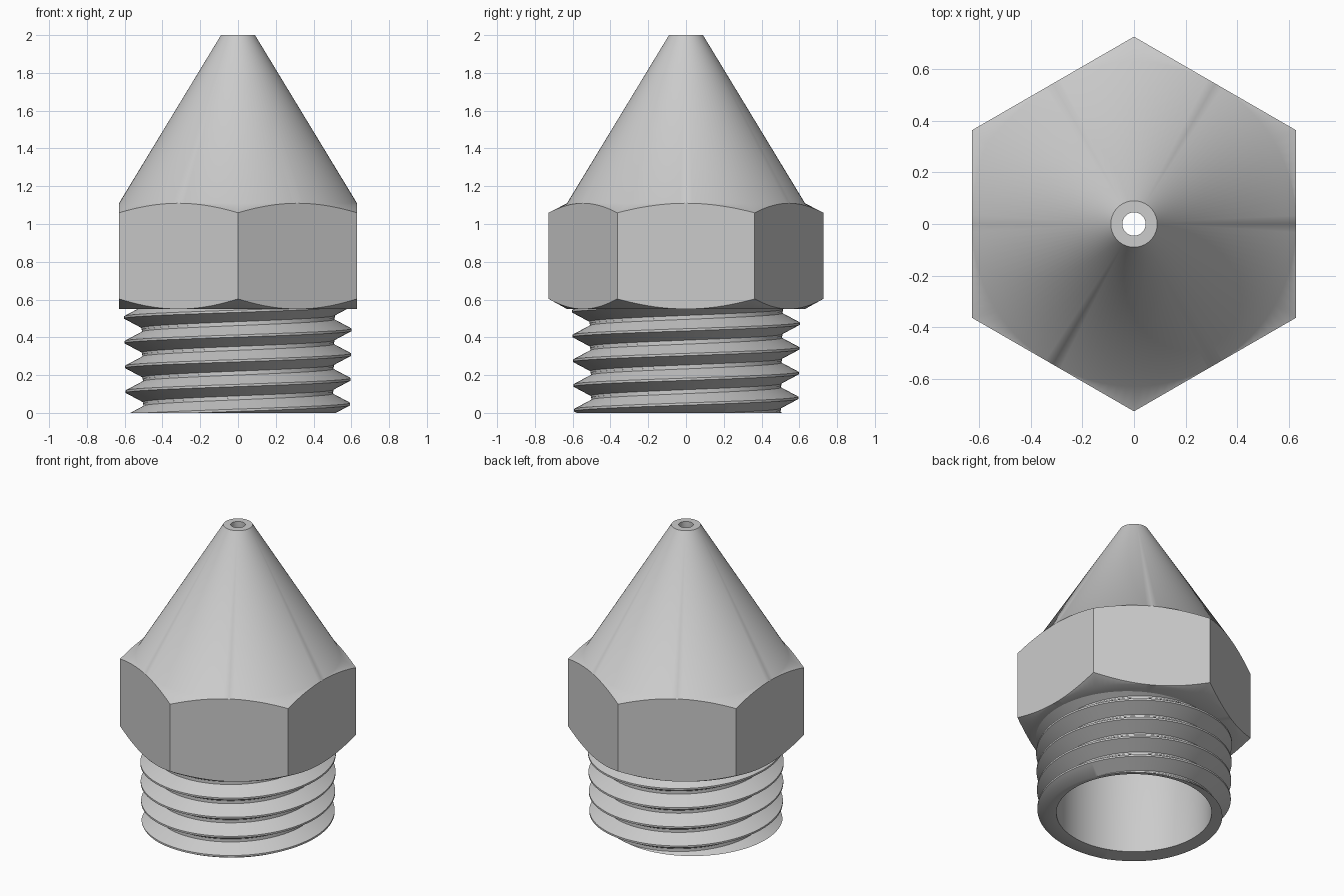
import bpy, bmesh
from math import cos, radians, tau, hypot, degrees

SEGMENTS = 120
FLAT = 0.63          # hexagon inradius
BORE = 0.477         # inner radius
PITCH = 0.131        # thread rise per turn

cube = bpy.data.objects.get("Cube")
if cube:
    bpy.data.objects.remove(cube, do_unlink=True)

metal = bpy.data.materials.new("grey metal")
metal.use_nodes = True
metal.diffuse_color = (0.6, 0.6, 0.6, 1)
metal.node_tree.nodes["Principled BSDF"].inputs["Base Color"].default_value = (0.6, 0.6, 0.6, 1)


def finish(bm, name):
    mesh = bpy.data.meshes.new(name)
    bm.to_mesh(mesh)
    bm.free()
    mesh.materials.append(metal)
    obj = bpy.data.objects.new(name, mesh)
    bpy.context.collection.objects.link(obj)
    bpy.ops.object.select_all(action='DESELECT')
    obj.select_set(True)
    bpy.context.view_layer.objects.active = obj
    bpy.ops.object.shade_smooth_by_angle(angle=radians(40))
    return obj


def polar(bm, r, angle, z):
    from math import sin
    return bm.verts.new((r * cos(angle), r * sin(angle), z))


def skin(bm, rows, closed):
    """Join neighbouring rows of vertices with quads."""
    for a, b in zip(rows, rows[1:]):
        count = len(a) if closed else len(a) - 1
        for i in range(count):
            j = (i + 1) % len(a)
            bm.faces.new((a[i], a[j], b[j], b[i]))


def hex_radius(angle):
    offset = (degrees(angle) + 30) % 60 - 30
    return FLAT / cos(radians(offset))


# Nozzle body: flange, chamfered hexagon, cone, tip and bore in one skin
def ring(bm, r, z, hexagon=False, slope=0):
    verts = []
    for i in range(SEGMENTS):
        angle = tau * i / SEGMENTS
        radius = hex_radius(angle) if hexagon else r
        verts.append(polar(bm, radius, angle, z + slope * (radius - FLAT)))
    return verts


bm = bmesh.new()
rows = [
    ring(bm, 0.49, 0.55),
    ring(bm, FLAT, 0.55),
    ring(bm, 0, 0.55, True, 0.55),
    ring(bm, 0, 1.11, True, -0.52),
    ring(bm, FLAT, 1.11),
    ring(bm, 0.09, 2.0),
    ring(bm, 0.045, 2.0),
    ring(bm, 0.045, 1.81),
    ring(bm, BORE, 1.1),
    ring(bm, BORE, 0),
]
skin(bm, rows, True)
bmesh.ops.remove_doubles(bm, verts=bm.verts, dist=0.0005)
finish(bm, "nozzle_body")

# Screw thread: one helical strip per profile, trimmed flat at both ends
bm = bmesh.new()
profile = [(0.51, -0.0655), (0.51, -0.055), (0.602, -0.006),
           (0.602, 0.006), (0.51, 0.055), (0.51, 0.0655)]
rows = []
for step in range(-2 * SEGMENTS, 6 * SEGMENTS + 1):
    angle = tau * step / SEGMENTS
    middle = 0.047 + PITCH * step / SEGMENTS
    rows.append([polar(bm, r + 0.02 * (middle - 0.45), angle, middle + dz)
                 for r, dz in profile])
skin(bm, rows, False)
bmesh.ops.remove_doubles(bm, verts=bm.verts, dist=0.0005)
for height, direction in ((0, -1), (0.552, 1)):
    bmesh.ops.bisect_plane(bm, geom=bm.verts[:] + bm.edges[:] + bm.faces[:],
                           plane_co=(0, 0, height), plane_no=(0, 0, direction),
                           clear_outer=True)

# Flat end face between the thread and the bore
rim = [e for e in bm.edges if e.is_boundary and all(abs(v.co.z) < 0.0001 for v in e.verts)]
extruded = bmesh.ops.extrude_edge_only(bm, edges=rim)
for v in extruded["geom"]:
    if isinstance(v, bmesh.types.BMVert):
        v.co.xy *= BORE / hypot(v.co.x, v.co.y)
bmesh.ops.recalc_face_normals(bm, faces=bm.faces)
bm.faces.ensure_lookup_table()
end_faces = [f for f in bm.faces if all(abs(v.co.z) < 0.0001 for v in f.verts)]
if end_faces and sum(f.normal.z * f.calc_area() for f in end_faces) > 0:
    bmesh.ops.reverse_faces(bm, faces=bm.faces)
finish(bm, "screw_thread")
